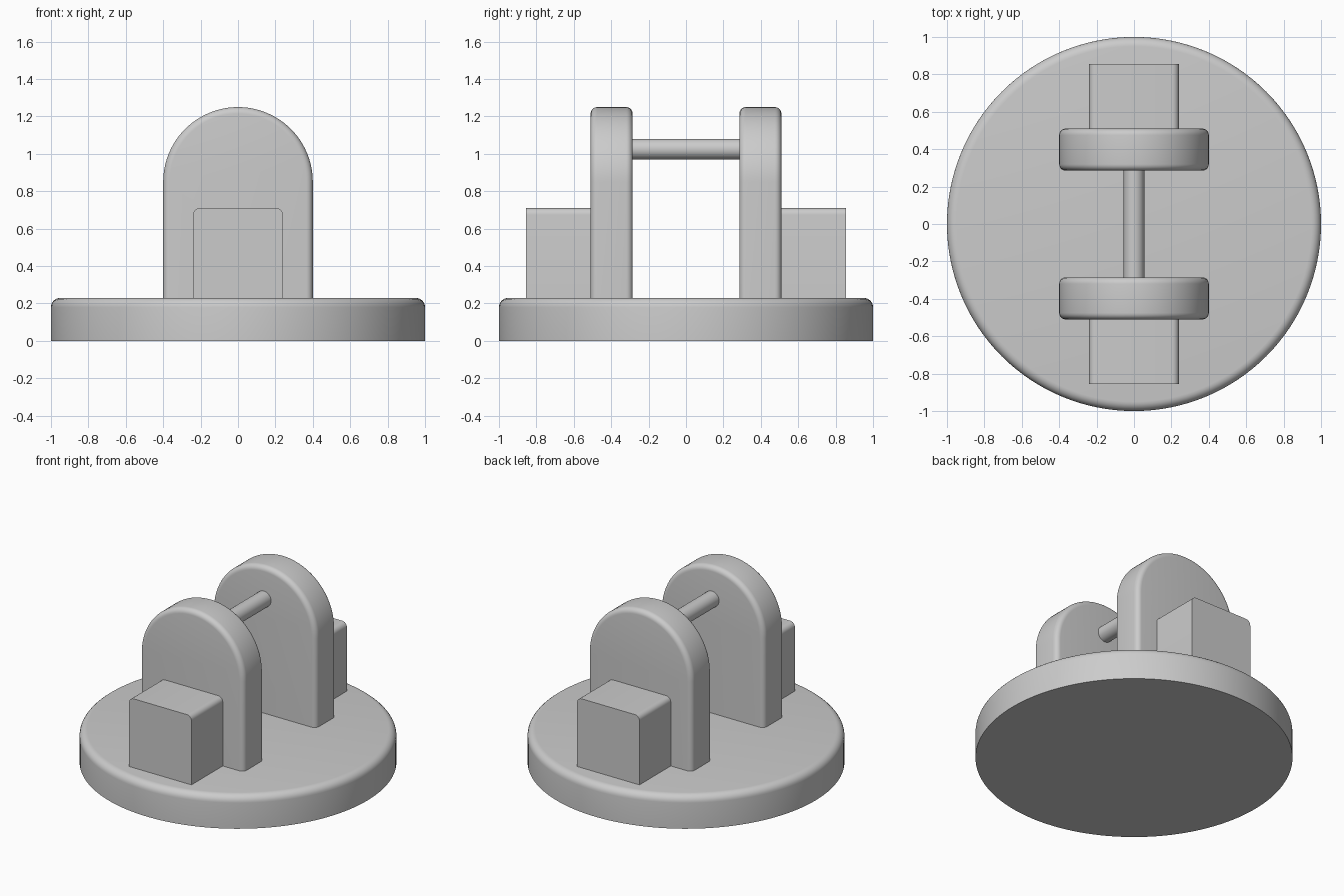
import bpy
import bmesh
from math import cos, sin, pi
from mathutils import Matrix, Vector

if "Cube" in bpy.data.objects:
    bpy.data.objects.remove(bpy.data.objects["Cube"], do_unlink=True)

grey = bpy.data.materials.new("light grey")
grey.use_nodes = True
grey.diffuse_color = (0.6, 0.6, 0.6, 1)
grey.node_tree.nodes["Principled BSDF"].inputs["Base Color"].default_value = grey.diffuse_color

BASE_TOP = 0.23
SUNK = BASE_TOP - 0.06      # parts reach a little into the base


def finish(name, bm):
    bmesh.ops.recalc_face_normals(bm, faces=bm.faces)
    mesh = bpy.data.meshes.new(name)
    bm.to_mesh(mesh)
    bm.free()
    mesh.materials.append(grey)
    obj = bpy.data.objects.new(name, mesh)
    bpy.context.collection.objects.link(obj)
    bpy.ops.object.select_all(action="DESELECT")
    obj.select_set(True)
    bpy.context.view_layer.objects.active = obj
    bpy.ops.object.shade_smooth_by_angle(angle=pi / 6)
    return obj


def round_edges(bm, rule, radius):
    edges = [e for e in bm.edges if rule(e)]
    bmesh.ops.bevel(bm, geom=edges, offset=radius, segments=6, profile=0.5, affect="EDGES")


def prism(outline, y0, y1):
    """Extrude an outline in x and z along y."""
    bm = bmesh.new()
    face = bm.faces.new([bm.verts.new((x, y0, z)) for x, z in outline])
    moved = bmesh.ops.extrude_face_region(bm, geom=[face])["geom"]
    verts = [v for v in moved if isinstance(v, bmesh.types.BMVert)]
    bmesh.ops.translate(bm, verts=verts, vec=(0, y1 - y0, 0))
    # the starting face may remain or be consumed; make sure the near end is closed
    rim = [e for e in bm.edges if e.is_boundary]
    if rim:
        bmesh.ops.holes_fill(bm, edges=rim)
    return bm


def along_y(e):
    return abs(e.verts[0].co.y - e.verts[1].co.y) > 0.01


# Round base with a softened top rim
bm = bmesh.new()
bmesh.ops.create_cone(bm, cap_ends=True, segments=128, radius1=1, radius2=1, depth=BASE_TOP,
                      matrix=Matrix.Translation((0, 0, BASE_TOP / 2)))
round_edges(bm, lambda e: all(v.co.z > BASE_TOP - 0.01 for v in e.verts), 0.05)
finish("base", bm)

# Arched uprights and the square blocks behind them, front and back
arch = [(-0.4, SUNK), (0.4, SUNK)]
arch += [(0.4 * cos(pi * i / 48), 0.85 + 0.4 * sin(pi * i / 48)) for i in range(49)]
box = [(-0.24, SUNK), (0.24, SUNK), (0.24, 0.71), (-0.24, 0.71)]

for side, label in ((-1, "front"), (1, "back")):
    bm = prism(arch, side * 0.285, side * 0.51)
    round_edges(bm, lambda e: not along_y(e)
                and max(v.co.z for v in e.verts) > BASE_TOP, 0.035)
    finish(label + "_upright", bm)

    bm = prism(box, side * 0.48, side * 0.855)
    round_edges(bm, lambda e: along_y(e) and e.verts[0].co.z > BASE_TOP, 0.035)
    finish(label + "_block", bm)

# Cross rod between the uprights
bm = bmesh.new()
bmesh.ops.create_cone(bm, cap_ends=True, segments=48, radius1=0.055, radius2=0.055, depth=0.62,
                      matrix=Matrix.Translation(Vector((0, 0, 1.025))) @ Matrix.Rotation(pi / 2, 4, "X"))
finish("cross_rod", bm)
